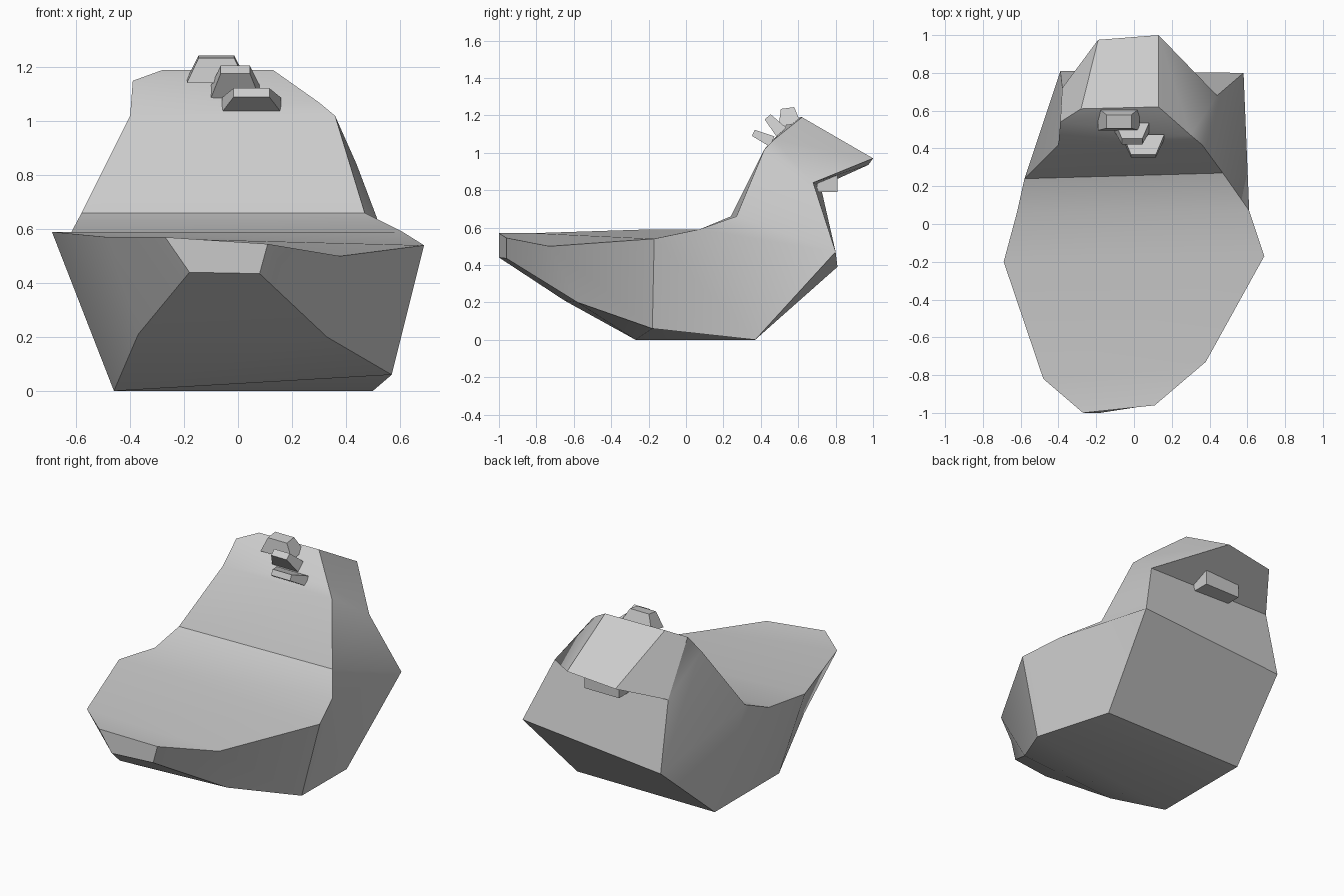
import bpy, bmesh, math
from mathutils import Matrix, Vector

if "Cube" in bpy.data.objects:
    bpy.data.objects.remove(bpy.data.objects["Cube"])


def finish(name, bm, smooth=True):
    bmesh.ops.remove_doubles(bm, verts=bm.verts[:], dist=0.001)
    bmesh.ops.recalc_face_normals(bm, faces=bm.faces[:])
    me = bpy.data.meshes.new(name)
    bm.to_mesh(me)
    bm.free()
    ob = bpy.data.objects.new(name, me)
    bpy.context.collection.objects.link(ob)
    if smooth:
        bpy.ops.object.select_all(action='DESELECT')
        ob.select_set(True)
        bpy.context.view_layer.objects.active = ob
        bpy.ops.object.shade_smooth_by_angle(angle=math.radians(30))
    return ob


def loft(name, rings):
    """Skin four-cornered sections and cap both ends."""
    bm = bmesh.new()
    loops = [[bm.verts.new(p) for p in r] for r in rings]
    for a, b in zip(loops, loops[1:]):
        for i in range(4):
            j = (i + 1) % 4
            bm.faces.new((a[i], a[j], b[j], b[i]))
    bm.faces.new(loops[0])
    bm.faces.new(loops[-1])
    return finish(name, bm)


def block(name, base, size, tip, lean):
    """Tapered block growing along its local z, leaning towards the front."""
    bm = bmesh.new()
    bmesh.ops.create_cube(bm, size=1)
    rot = Matrix.Rotation(math.radians(lean), 4, 'X')
    for v in bm.verts:
        s = tip if v.co.z > 0 else 1
        p = Vector((v.co.x * size[0] * s, v.co.y * size[1] * s, (v.co.z + 0.5) * size[2]))
        v.co = rot @ p + Vector(base)
    return finish(name, bm, False)


# Body sections from tail to beak: back left, back right, belly right, belly left
jaw_r, jaw_l = (0.44, 0.68, 0.84), (-0.38, 0.72, 0.82)
loft("bird_body", [
    # tail
    [(-0.27, -1.0, 0.57), (0.11, -0.96, 0.545), (0.08, -0.96, 0.435), (-0.18, -1.0, 0.44)],
    [(-0.48, -0.82, 0.57), (0.38, -0.73, 0.50), (0.33, -0.58, 0.20), (-0.37, -0.65, 0.21)],
    # belly
    [(-0.69, -0.20, 0.59), (0.69, -0.17, 0.54), (0.57, -0.18, 0.06), (-0.46, -0.27, 0.0)],
    [(-0.62, 0.06, 0.585), (0.61, 0.07, 0.59), (0.50, 0.37, 0.0), (-0.46, 0.37, 0.0)],
    # chest and neck
    [(-0.58, 0.24, 0.66), (0.47, 0.27, 0.66), (0.58, 0.80, 0.47), (-0.39, 0.81, 0.39)],
    [(-0.40, 0.42, 1.02), (0.36, 0.42, 1.02), jaw_r, jaw_l],
    # head and beak
    [(-0.39, 0.54, 1.15), (0.30, 0.47, 1.07), jaw_r, jaw_l],
    [(-0.28, 0.61, 1.19), (0.13, 0.62, 1.19), (0.13, 1.0, 0.97), (-0.19, 0.975, 0.935)],
])

# Comb bumps down the back of the head
for i, (base, size, lean) in enumerate([
        ((0.05, 0.46, 1.06), (0.22, 0.06, 0.11), 65),
        ((-0.01, 0.51, 1.11), (0.18, 0.07, 0.11), 42),
        ((-0.08, 0.555, 1.15), (0.22, 0.12, 0.09), 8)]):
    block(f"comb_{i + 1}", base, size, 0.6, lean)

# Wattle hanging under the beak
block("wattle", (0.02, 0.755, 0.79), (0.24, 0.11, 0.10), 1.0, 0)
